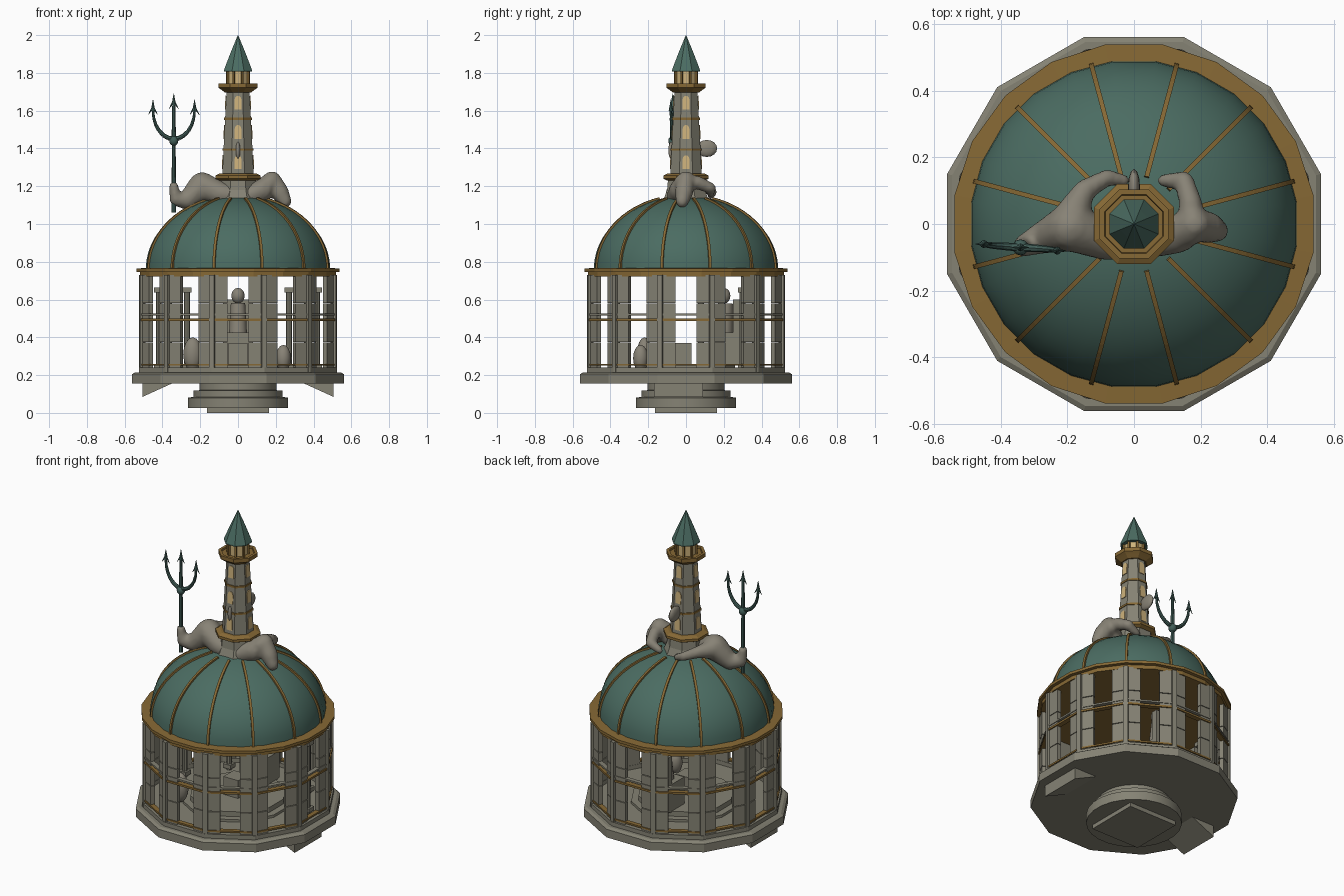
import bpy, bmesh, math
from mathutils import Matrix, Vector

cube = bpy.data.objects.get("Cube")
if cube:
    bpy.data.objects.remove(cube)


def material(name, rgb):
    m = bpy.data.materials.new(name)
    m.use_nodes = True
    m.diffuse_color = (*rgb, 1)
    m.node_tree.nodes["Principled BSDF"].inputs["Base Color"].default_value = (*rgb, 1)
    return m


STONE = material("stone", (0.235, 0.225, 0.175))
STATUE = material("statue stone", (0.245, 0.225, 0.18))
TEAL = material("teal copper", (0.07, 0.15, 0.122))
GOLD = material("old gold", (0.24, 0.14, 0.035))
GLOW = material("warm glass", (0.62, 0.45, 0.2))
METAL = material("dark teal metal", (0.055, 0.115, 0.1))


def finish(name, bm, mat, smooth=None):
    bmesh.ops.recalc_face_normals(bm, faces=bm.faces)
    me = bpy.data.meshes.new(name)
    bm.to_mesh(me)
    bm.free()
    me.materials.append(mat)
    ob = bpy.data.objects.new(name, me)
    bpy.context.scene.collection.objects.link(ob)
    if smooth:
        bpy.ops.object.select_all(action='DESELECT')
        ob.select_set(True)
        bpy.context.view_layer.objects.active = ob
        bpy.ops.object.shade_smooth_by_angle(angle=math.radians(smooth))
    return ob


def lathe(name, profile, n, mat, smooth=None, closed=False):
    """Turn an (apothem, z) profile into an n-sided solid with flats facing the axes."""
    bm = bmesh.new()
    k = 1 / math.cos(math.pi / n)
    rings = []
    for r, z in profile:
        ring = []
        for i in range(n):
            a = math.pi / n + math.tau * i / n
            ring.append(bm.verts.new((r * k * math.cos(a), r * k * math.sin(a), z)))
        rings.append(ring)
    pairs = list(zip(rings, rings[1:]))
    if closed:
        pairs.append((rings[-1], rings[0]))
    for lo, hi in pairs:
        for i in range(n):
            j = (i + 1) % n
            bm.faces.new((lo[i], lo[j], hi[j], hi[i]))
    if not closed:
        bm.faces.new(rings[0])
        bm.faces.new(rings[-1])
    return finish(name, bm, mat, smooth)


def hoop(name, inner, outer, z0, z1, n, mat):
    return lathe(name, [(inner, z0), (outer, z0), (outer, z1), (inner, z1)], n, mat, closed=True)


def box(bm, centre, size, angle=0.0):
    """Add a box, then swing it about the z axis."""
    m = Matrix.Rotation(angle, 4, 'Z') @ Matrix.Translation(centre) @ Matrix.Diagonal((*size, 1))
    bmesh.ops.create_cube(bm, size=1, matrix=m)


def ball(bm, centre, radii, segs=12):
    m = Matrix.Translation(centre) @ Matrix.Diagonal((*radii, 1))
    bmesh.ops.create_uvsphere(bm, u_segments=segs, v_segments=segs // 2 + 2, radius=1, matrix=m)


def rod(bm, a, b, r0, r1, segs=8):
    a, b = Vector(a), Vector(b)
    d = b - a
    m = Matrix.Translation((a + b) / 2) @ d.to_track_quat('Z', 'Y').to_matrix().to_4x4()
    bmesh.ops.create_cone(bm, cap_ends=True, segments=segs, radius1=r0, radius2=r1,
                          depth=d.length, matrix=m)


def prism(bm, pts, m, depth):
    """Extrude a polygon in local xz by depth along local y."""
    rows = [[bm.verts.new(m @ Vector((x, y, z))) for x, z in pts] for y in (-depth / 2, depth / 2)]
    bm.faces.new(rows[0])
    bm.faces.new(rows[1])
    for i in range(len(pts)):
        j = (i + 1) % len(pts)
        bm.faces.new((rows[0][i], rows[0][j], rows[1][j], rows[1][i]))


# Stepped foot, floor slab and side wedges
bm = bmesh.new()
box(bm, (0, 0, 0.015), (0.33, 0.33, 0.03))
finish("foot_block", bm, STONE)
lathe("stepped_foot", [(0.265, 0.025), (0.265, 0.08), (0.235, 0.085), (0.235, 0.118),
                       (0.205, 0.12), (0.205, 0.16)], 24, STONE, 30)
lathe("floor_slab", [(0.56, 0.155), (0.56, 0.205), (0.545, 0.215)], 12, STONE)
bm = bmesh.new()
for s in (-1, 1):
    prism(bm, [(s * 0.505, 0.085), (s * 0.505, 0.16), (s * 0.34, 0.16)],
          Matrix.Translation((0, -0.04, 0)), 0.26)
finish("side_wedges", bm, STONE)

# Drum: corner posts and wall panels leaving one tall opening per face
posts, panels = bmesh.new(), bmesh.new()
for i in range(12):
    a = math.tau * i / 12
    box(posts, (0.525, 0, 0.47), (0.03, 0.028, 0.52), a + math.pi / 12)
    for s in (-1, 1):
        for z0, z1 in ((0.21, 0.372), (0.376, 0.578), (0.582, 0.73)):
            box(panels, (0.5, s * 0.096, (z0 + z1) / 2), (0.026, 0.082, z1 - z0), a)
finish("corner_posts", posts, STONE)
finish("wall_panels", panels, STONE)
hoop("plinth_band", 0.485, 0.525, 0.21, 0.24, 12, STONE)
hoop("sill_trim", 0.49, 0.518, 0.25, 0.26, 12, GOLD)
hoop("gold_rail", 0.49, 0.52, 0.487, 0.499, 12, GOLD)
hoop("stone_rail", 0.49, 0.517, 0.515, 0.525, 12, STONE)

# Interior: dais, seat, seated figure and slim columns
lathe("dais", [(0.3, 0.21), (0.3, 0.23), (0.26, 0.23), (0.26, 0.26)], 12, STONE)
bm = bmesh.new()
box(bm, (0, 0.2, 0.34), (0.16, 0.14, 0.17))
box(bm, (0, 0.27, 0.43), (0.16, 0.04, 0.34))
box(bm, (0, -0.02, 0.31), (0.1, 0.1, 0.12))
finish("inner_seat", bm, STONE)
bm = bmesh.new()
rod(bm, (0, 0.2, 0.42), (0, 0.21, 0.58), 0.05, 0.04, 10)
ball(bm, (0, 0.2, 0.62), (0.035, 0.035, 0.042))
ball(bm, (-0.24, -0.22, 0.31), (0.05, 0.04, 0.09))
ball(bm, (0.24, -0.24, 0.29), (0.04, 0.04, 0.07))
finish("inner_figures", bm, STATUE, 40)
bm = bmesh.new()
for s in (-1, 1):
    for x, y in ((0.27, 0.3), (0.42, 0.08)):
        rod(bm, (s * x, y, 0.21), (s * x, y, 0.65), 0.016, 0.016, 10)
        for z in (0.24, 0.65):
            box(bm, (s * x, y, z), (0.05, 0.05, 0.025))
finish("inner_columns", bm, STONE)

# Cornice and ribbed dome
lathe("cornice", [(0.52, 0.722), (0.52, 0.745), (0.538, 0.747), (0.538, 0.764), (0.48, 0.768)],
      20, GOLD)


def dome_point(t, lift=0.0):
    return (0.488 + lift) * math.cos(t), 0.762 + (0.387 + lift) * math.sin(t)


lathe("dome", [dome_point(math.pi / 2 * i / 14) for i in range(14)] + [(0.01, 1.149)],
      24, TEAL, 40)
bm = bmesh.new()
steps = [0.01 + 1.26 * i / 16 for i in range(17)]
outline = [dome_point(t, 0.01) for t in steps] + [dome_point(t, -0.015) for t in reversed(steps)]
for i in range(12):
    prism(bm, outline, Matrix.Rotation(math.tau * (i + 0.5) / 12, 4, 'Z'), 0.014)
finish("dome_ribs", bm, GOLD)

# Tower with trim rings, gallery, lantern and pointed roof
lathe("tower_base", [(0.13, 1.1), (0.1, 1.18), (0.095, 1.24)], 8, STONE)
lathe("tower_shaft", [(0.085, 1.23), (0.06, 1.72)], 8, STONE)
lathe("base_ring", [(0.1, 1.23), (0.12, 1.24), (0.12, 1.256), (0.098, 1.268)], 8, GOLD)
for label, z, r in (("lower_trim", 1.395, 0.081), ("upper_trim", 1.557, 0.073)):
    lathe(label, [(r, z - 0.006), (r, z + 0.006)], 8, GOLD)
lathe("gallery", [(0.068, 1.695), (0.09, 1.712), (0.104, 1.722), (0.104, 1.745), (0.088, 1.745),
                  (0.086, 1.735)], 8, GOLD)
lathe("lantern_glass", [(0.052, 1.73), (0.052, 1.812)], 8, GLOW)
bm = bmesh.new()
for i in range(8):
    box(bm, (0.06, 0, 1.772), (0.011, 0.011, 0.08), math.tau * (i + 0.5) / 8)
finish("lantern_posts", bm, GOLD)
lathe("roof", [(0.074, 1.808), (0.074, 1.816), (0.042, 1.9), (0.001, 2.0)], 8, TEAL)

# Arched windows lying on the sloping tower faces
arch = [(-0.018, -0.035), (0.018, -0.035)]
arch += [(0.018 * math.cos(t * math.pi / 6), 0.017 + 0.022 * math.sin(t * math.pi / 6))
         for t in range(7)]
bm = bmesh.new()
lean = Matrix.Rotation(-math.atan2(0.025, 0.49), 4, 'X')
for side in range(4):
    for z in (1.325, 1.485, 1.64):
        apothem = 0.085 - 0.025 * (z - 1.23) / 0.49
        prism(bm, arch, Matrix.Rotation(side * math.pi / 2, 4, 'Z')
              @ Matrix.Translation((0, -apothem, z)) @ lean, 0.008)
finish("tower_windows", bm, GLOW)

# Fins on the tower
bm = bmesh.new()
ball(bm, (0, 0.11, 1.4), (0.018, 0.055, 0.045))
ball(bm, (0, -0.078, 1.39), (0.012, 0.016, 0.045))
finish("tower_fins", bm, STATUE, 60)

# Reclining sculpture wrapped round the tower foot: tapered strokes fused together
strokes = [
    [(-0.34, -0.07, 1.2, 0.026), (-0.33, -0.065, 1.13, 0.034), (-0.27, -0.04, 1.125, 0.05),
     (-0.19, -0.01, 1.2, 0.075), (-0.09, -0.05, 1.16, 0.06), (0.04, -0.05, 1.14, 0.055)],
    [(0.04, -0.05, 1.14, 0.055), (0.13, -0.03, 1.18, 0.06), (0.18, 0.0, 1.23, 0.05),
     (0.22, -0.01, 1.17, 0.05), (0.25, -0.02, 1.12, 0.035)],
    [(-0.19, 0.02, 1.2, 0.055), (-0.15, 0.1, 1.2, 0.034), (-0.08, 0.14, 1.17, 0.026),
     (-0.03, 0.13, 1.15, 0.02)],
    [(0.17, -0.02, 1.22, 0.045), (0.17, 0.06, 1.22, 0.036), (0.15, 0.13, 1.19, 0.03),
     (0.09, 0.13, 1.16, 0.022)],
]
bm = bmesh.new()
for stroke in strokes:
    for p, q in zip(stroke, stroke[1:]):
        for i in range(9):
            v = Vector(p).lerp(Vector(q), i / 8)
            ball(bm, v[:3], (v[3],) * 3, 10)
sculpture = finish("sculpture", bm, STATUE)
fuse = sculpture.modifiers.new("fuse", 'REMESH')
fuse.mode = 'VOXEL'
fuse.voxel_size = 0.012
fuse.use_smooth_shade = True
soften = sculpture.modifiers.new("soften", 'SMOOTH')
soften.factor = 0.5
soften.iterations = 3

# Trident with curved outer prongs and barbed tips
bm = bmesh.new()
top = Vector((-0.34, -0.07, 1.44))
rod(bm, (top.x, top.y, 1.06), top, 0.012, 0.01)
ball(bm, top, (0.024, 0.024, 0.026))
rod(bm, top, top + Vector((0, 0, 0.19)), 0.012, 0.008)
tips = [top + Vector((0, 0, 0.19))]
for s in (-1, 1):
    path = [top + Vector((s * 0.11 * math.sin(t * 0.26), s * -0.01 * t / 6,
                          0.01 + 0.15 * (1 - math.cos(t * 0.26)))) for t in range(7)]
    for k, (p, q) in enumerate(zip(path, path[1:])):
        rod(bm, p, q, 0.013 - k * 0.001, 0.012 - k * 0.001)
    tips.append(path[-1])
for tip in tips:
    rod(bm, tip, tip + Vector((0, 0, 0.06)), 0.012, 0.001)
    for s in (-1, 1):
        rod(bm, tip + Vector((0, 0, 0.02)), tip + Vector((s * 0.025, 0, -0.02)), 0.007, 0.001, 6)
finish("trident", bm, METAL, 40)
